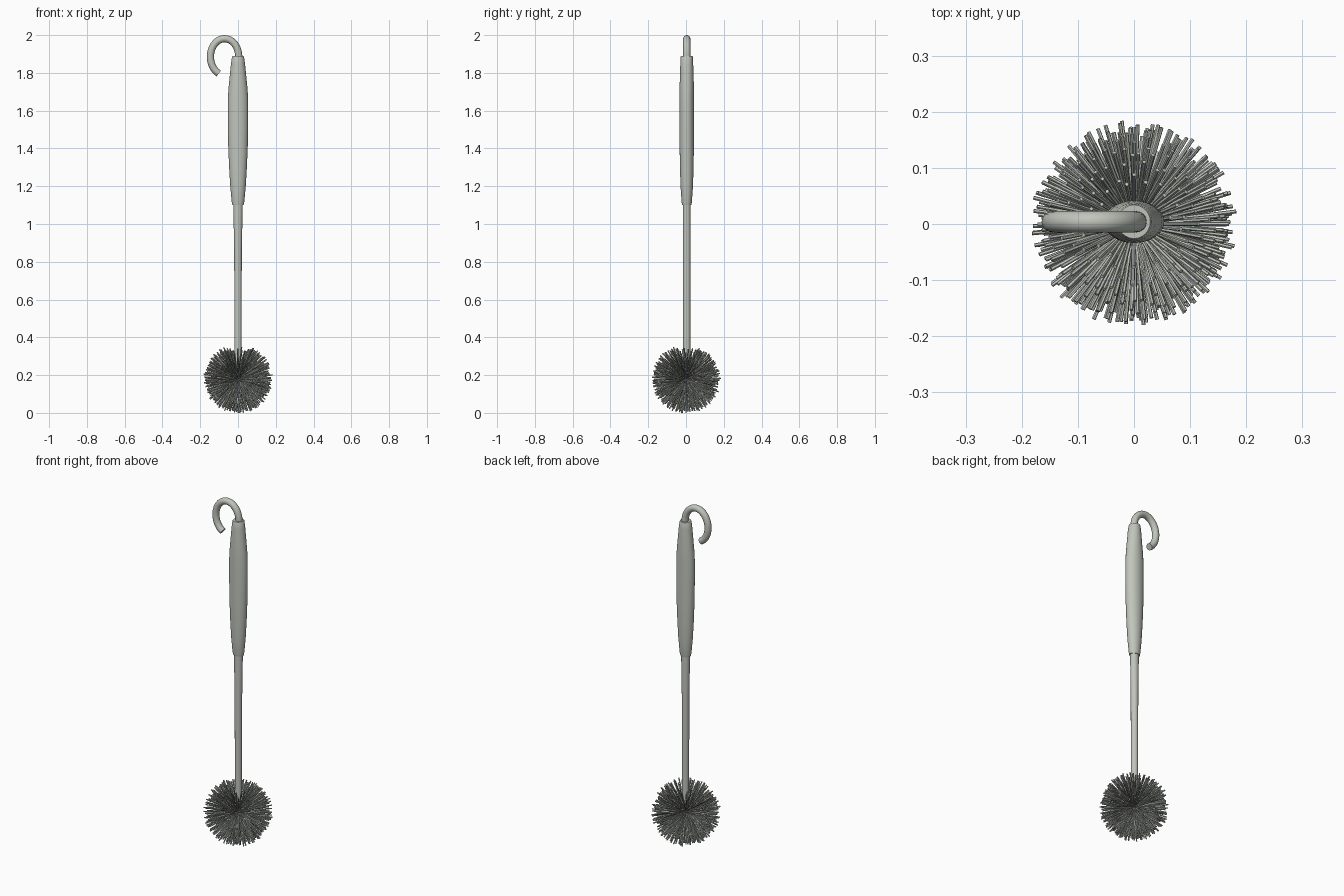
import bpy, bmesh, math, random
from mathutils import Vector

if "Cube" in bpy.data.objects:
    bpy.data.objects.remove(bpy.data.objects["Cube"])

random.seed(4)
OFF_Y = 0.004          # shaft line sits slightly behind the centre
grey = bpy.data.materials.new("pale_grey_plastic")
grey.diffuse_color = (0.53, 0.56, 0.50, 1)
grey.use_nodes = True
grey.node_tree.nodes["Principled BSDF"].inputs["Base Color"].default_value = grey.diffuse_color


def finish(bm, name, angle=40):
    bmesh.ops.recalc_face_normals(bm, faces=bm.faces)
    mesh = bpy.data.meshes.new(name)
    bm.to_mesh(mesh)
    bm.free()
    mesh.materials.append(grey)
    ob = bpy.data.objects.new(name, mesh)
    bpy.context.collection.objects.link(ob)
    bpy.ops.object.select_all(action='DESELECT')
    ob.select_set(True)
    bpy.context.view_layer.objects.active = ob
    bpy.ops.object.shade_smooth_by_angle(angle=math.radians(angle))
    return ob


def skin(bm, rings):
    """Bridge rings of points into a capped tube."""
    loops = [[bm.verts.new(p) for p in ring] for ring in rings]
    n = len(loops[0])
    for a, b in zip(loops, loops[1:]):
        for i in range(n):
            j = (i + 1) % n
            bm.faces.new((a[i], a[j], b[j], b[i]))
    bm.faces.new(loops[0][::-1])
    bm.faces.new(loops[-1])


def circle(centre, u, v, ru, rv, sides):
    return [centre + u * (ru * math.cos(t)) + v * (rv * math.sin(t))
            for t in (2 * math.pi * i / sides for i in range(sides))]


X, Y, Z = Vector((1, 0, 0)), Vector((0, 1, 0)), Vector((0, 0, 1))


def lofted(name, profile, sides=24):
    """Elliptical sections given as (z, half width x, half width y)."""
    bm = bmesh.new()
    skin(bm, [circle(Vector((0, OFF_Y, z)), X, Y, rx, ry, sides)
              for z, rx, ry in profile])
    return finish(bm, name)


# Long shaft down into the brush head
lofted("shaft", [(0.17, 0.019, 0.019), (0.85, 0.020, 0.020),
                 (1.00, 0.023, 0.021), (1.14, 0.025, 0.021)])

# Oval grip
lofted("handle", [(1.10, 0.030, 0.024), (1.115, 0.033, 0.027),
                  (1.20, 0.041, 0.033), (1.30, 0.047, 0.036),
                  (1.42, 0.052, 0.038), (1.55, 0.054, 0.038),
                  (1.66, 0.054, 0.038), (1.72, 0.050, 0.038),
                  (1.79, 0.043, 0.036), (1.85, 0.037, 0.034),
                  (1.885, 0.032, 0.032), (1.89, 0.029, 0.030)])

# Hanging hook
path = [Vector((0.004, OFF_Y, 1.85))]
for i in range(29):
    t = math.radians(246) * i / 28
    path.append(Vector((-0.071 + 0.075 * math.cos(t), OFF_Y,
                        1.885 + 0.096 * math.sin(t))))
bm = bmesh.new()
rings = []
for i, p in enumerate(path):
    d = (path[min(i + 1, len(path) - 1)] - path[max(i - 1, 0)]).normalized()
    rings.append(circle(p, d.cross(Y), Y, 0.019, 0.019, 16))
skin(bm, rings)
finish(bm, "hook")

# Ball of bristles, left open around the shaft
centre = Vector((0, 0, 0.18))
bm = bmesh.new()
count = 600
golden = math.pi * (3 - math.sqrt(5))
for i in range(count):
    z = -1 + (i + 0.5) * 1.93 / count
    r = math.sqrt(1 - z * z)
    a = i * golden + random.uniform(-0.06, 0.06)
    d = Vector((r * math.cos(a), r * math.sin(a), z + random.uniform(-0.04, 0.03)))
    d.normalize()
    u = d.orthogonal().normalized()
    v = d.cross(u)
    length = 0.18 if i == 0 else random.uniform(0.166, 0.186)
    length = min(length, 0.18 / max(-d.z, 0.01))
    skin(bm, [circle(centre + d * s, u, v, 0.0036, 0.0036, 6)
              for s in (0.012, length)])
finish(bm, "bristles")
